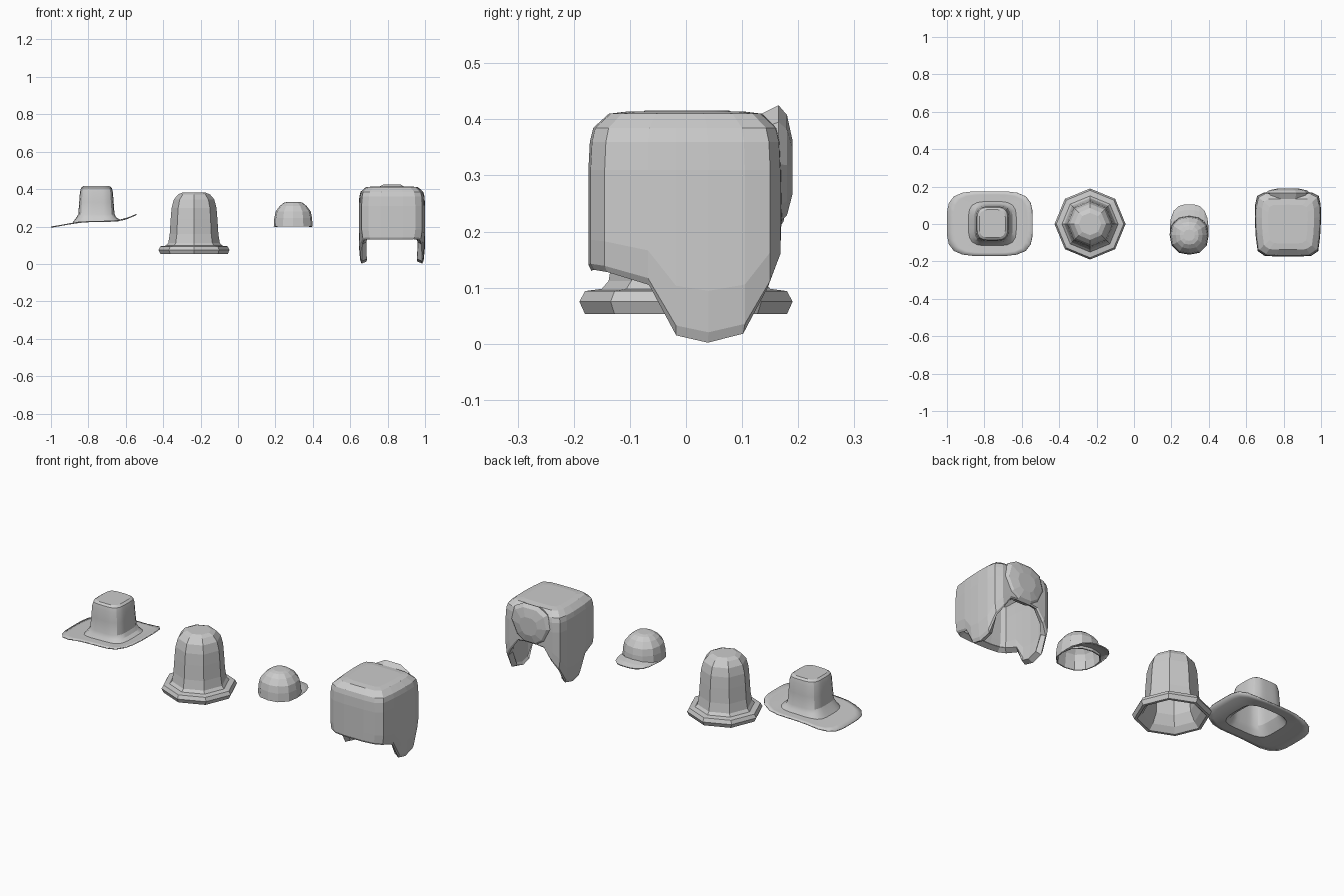
import bpy, bmesh, math

if "Cube" in bpy.data.objects:
    bpy.data.objects.remove(bpy.data.objects["Cube"])

def lerp(table, v):
    # piecewise linear lookup in (input, output) pairs
    for (a, za), (b, zb) in zip(table, table[1:]):
        if v <= b:
            t = max(0.0, (v - a) / (b - a))
            return za + (zb - za) * t
    return table[-1][1]

def ring(cx, cy, z, rx, ry, n, power=2.0):
    # superellipse ring: power 2 is round, higher is squarer
    pts = []
    for i in range(n):
        a = math.tau * i / n
        c, s = math.cos(a), math.sin(a)
        k = (abs(c) ** power + abs(s) ** power) ** (-1 / power)
        pts.append((cx + rx * k * c, cy + ry * k * s, z))
    return pts

def loft(name, rings, cap_start=False, cap_end=True, closed=True, thick=0.0, smooth=None):
    bm = bmesh.new()
    rows = [[bm.verts.new(p) for p in r] for r in rings]
    n = len(rows[0])
    for lo, hi in zip(rows, rows[1:]):
        for j in range(n if closed else n - 1):
            k = (j + 1) % n
            bm.faces.new((lo[j], lo[k], hi[k], hi[j]))
    if cap_start:
        bm.faces.new(rows[0][::-1])
    if cap_end:
        bm.faces.new(rows[-1])
    me = bpy.data.meshes.new(name)
    bm.to_mesh(me)
    bm.free()
    ob = bpy.data.objects.new(name, me)
    bpy.context.collection.objects.link(ob)
    if thick:
        m = ob.modifiers.new("thickness", 'SOLIDIFY')
        m.thickness = thick
        m.offset = -1
    if smooth:
        bpy.ops.object.select_all(action='DESELECT')
        ob.select_set(True)
        bpy.context.view_layer.objects.active = ob
        bpy.ops.object.shade_smooth_by_angle(angle=math.radians(smooth))
    return ob

# Wide-brimmed hat: brim sweeps up to the right, square-ish crown
brim_z = [(-1, .2), (-.9, .217), (-.85, .227), (-.77, .23), (-.65, .232), (-.6, .243), (-.545, .267)]
rings = []
for rx, ry in ((.228, .173), (.195, .155), (.16, .14), (.128, .118)):
    t = (rx - .128) / .1
    r = ring(-.757 - .015 * t, .002, 0, rx, ry, 32, 4)
    rings.append([(x, y, lerp(brim_z, x)) for x, y, _ in r])
for z, rx, ry in ((.247, .108, .107), (.265, .097, .1), (.33, .092, .095), (.385, .088, .092),
                  (.407, .082, .087), (.416, .07, .075)):
    rings.append(ring(-.757, .002, z, rx, ry, 32, 4))
loft("wide_brim_hat", rings, thick=.006, smooth=25)

# Bell-shaped hat: octagonal, rolled brim, hollow inside
bell = [(.05, .36), (.095, .335), (.108, .25), (.115, .13), (.14, .08), (.165, .053), (.18, .053), (.19, .075),
        (.18, .094), (.15, .098), (.138, .112), (.13, .16), (.125, .24), (.12, .3),
        (.108, .345), (.085, .372), (.06, .382)]
loft("bell_hat", [ring(-.235, 0, z, r, r, 8) for r, z in bell], cap_start=True)

# Small cap: faceted dome and visor pointing to the back
dome = [(.104, .2), (.101, .245), (.094, .28), (.072, .31), (.05, .327), (.03, .332)]
loft("cap_dome", [ring(.295, -.06, z, r, r, 12, 2.4) for r, z in dome], thick=.006)

def visor_row(ry, power, base, lift):
    half = ring(.295, -.06, 0, .104, ry, 24, power)[:13]
    return [(x, y, base + lift * math.sin(math.pi * i / 12)) for i, (x, y, _) in enumerate(half)]

loft("cap_visor", [visor_row(.165, 3, .2, .005), visor_row(.135, 2.8, .2, .014),
                   visor_row(.1, 2.4, .2, .02)], cap_end=False, closed=False, thick=.005)

# Ear-flap hat: half outline as (x, y, bottom edge height), mirrored
half = [(.06, -.174, .13), (.125, -.17, .132), (.162, -.145, .128), (.172, -.068, .105),
        (.175, -.018, .015), (.177, .04, .002), (.175, .105, .018), (.165, .15, .1),
        (.13, .168, .15), (.085, .17, .21)]
outline = [(0, -.174, .13)] + half + [(0, .172, .22)] + [(-x, y, z) for x, y, z in reversed(half)]
CX = .823
rings = []
for t, s in ((0, .92), (.06, .96), (.3, 1), (.65, 1), (1, 1)):
    rings.append([(CX + x * s, y if t else y * .97, zb + (.31 - zb) * t) for x, y, zb in outline])
for z, s in ((.36, .985), (.385, .95), (.41, .79), (.414, .6)):
    rings.append([(CX + x * s, y * s, z) for x, y, _ in outline])
loft("ear_flap_hat", rings, thick=.03)

# Turned-up forehead flap of the ear-flap hat
edge = [(.045, .425), (.1, .395), (.12, .32), (.085, .245), (.04, .215)]
edge = edge + [(-x, z) for x, z in reversed(edge)]
loft("forehead_flap", [[(CX + x * s, y, .31 + (z - .31) * s) for x, z in edge]
                       for y, s in ((.13, .85), (.165, 1), (.18, .85), (.19, .45))])
